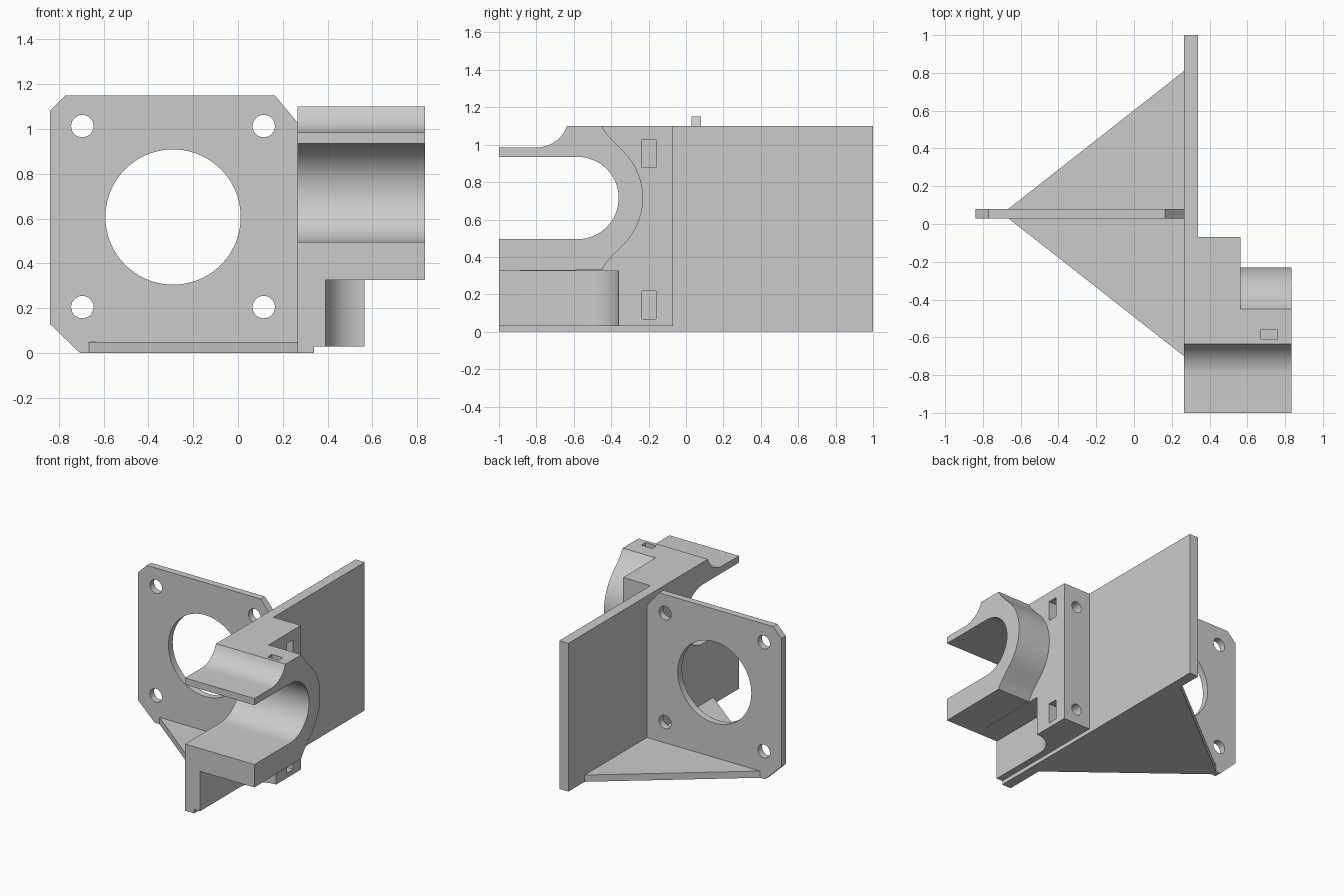
import bpy, bmesh, math
from mathutils import Vector

if "Cube" in bpy.data.objects:
    bpy.data.objects.remove(bpy.data.objects["Cube"])

grey = bpy.data.materials.new("plastic_grey")
grey.diffuse_color = (0.6, 0.6, 0.6, 1)
grey.use_nodes = True
grey.node_tree.nodes["Principled BSDF"].inputs["Base Color"].default_value = grey.diffuse_color


def extrude(name, pts, axis, lo, hi):
    """Extrude a 2D outline along x (pts are y,z), y (x,z) or z (x,y)."""
    place = {'x': lambda a, b, t: (t, a, b),
             'y': lambda a, b, t: (a, t, b),
             'z': lambda a, b, t: (a, b, t)}[axis]
    bm = bmesh.new()
    face = bm.faces.new([bm.verts.new(place(a, b, lo)) for a, b in pts])
    res = bmesh.ops.extrude_face_region(bm, geom=[face])
    verts = [v for v in res['geom'] if isinstance(v, bmesh.types.BMVert)]
    bmesh.ops.translate(bm, verts=verts, vec=Vector(place(0, 0, hi - lo)))
    bmesh.ops.recalc_face_normals(bm, faces=bm.faces)
    mesh = bpy.data.meshes.new(name)
    bm.to_mesh(mesh)
    bm.free()
    mesh.materials.append(grey)
    obj = bpy.data.objects.new(name, mesh)
    bpy.context.collection.objects.link(obj)
    return obj


def arc(cx, cy, r, a0, a1, n):
    steps = [math.radians(a0 + (a1 - a0) * i / n) for i in range(n + 1)]
    return [(cx + r * math.cos(a), cy + r * math.sin(a)) for a in steps]


def rect(a0, a1, b0, b1):
    return [(a0, b0), (a1, b0), (a1, b1), (a0, b1)]


def circle(cx, cy, r, n):
    return arc(cx, cy, r, 0, 360, n)[:-1]


def cut(obj, *cutters):
    bpy.context.view_layer.objects.active = obj
    for cutter in cutters:
        mod = obj.modifiers.new("cut", 'BOOLEAN')
        mod.operation, mod.solver, mod.object = 'DIFFERENCE', 'EXACT', cutter
        bpy.ops.object.modifier_apply(modifier=mod.name)
        bpy.data.objects.remove(cutter)


X0, X1, X2, X3 = 0.265, 0.34, 0.565, 0.835   # steps of the clamp along x
TOP, LOW, MID = 1.1, 0.325, 0.715            # clamp top, underside, bore height

# Open front of the clamp: scooped upper lip, then the U-shaped bore
scoop = arc(-0.8, 1.16, 0.175, -20, -90, 10) + [(-1, 0.985)]
scoop[0] = (-0.636, TOP)
bore = [(-1, 0.935)] + arc(-0.58, MID, 0.22, 90, -90, 32) + [(-1, 0.495)]
mouth = scoop + bore

# Long side wall
extrude("side_wall", mouth + [(-1, 0), (1, 0), (1, TOP)], 'x', X0, X1)

# Clamp: stepped inner body and rounded outer body
inner = extrude("clamp_inner_body", mouth + [(-1, LOW), (-0.07, LOW), (-0.07, TOP)],
                'x', X1, X2)
flare = [(-0.45, TOP), (-0.425, 1.06), (-0.385, 1.015)]
back = ([(y, 2 * MID - z) for y, z in flare] + arc(-0.58, MID, 0.35, -45, 45, 24)
        + flare[::-1])
outer = extrude("clamp_outer_body", mouth + [(-1, LOW)] + back, 'x', X2, X3)

# Lower foot with a hollow fillet
foot = extrude("clamp_foot", [(X1, -1), (0.39, -1)] + arc(X2, -0.535, 0.175, 180, 90, 16)
               + [(X2, -0.07), (X1, -0.07)], 'z', 0.03, LOW)

# Nut pockets, screw holes and the tie slot
for part, z in ((inner, 0.952), (foot, 0.142)):
    cut(part, extrude("nut_cutter", rect(-0.235, -0.16, z - 0.075, z + 0.075), 'x', 0.39, 0.6),
        extrude("screw_cutter", circle(0.455, z, 0.042, 24), 'y', -0.3, 0))
cut(outer, extrude("tie_cutter", rect(0.67, 0.76, -0.61, -0.56), 'z', 0.96, 1.2))

# Motor plate with clipped corners, large bore and four screw holes
plate = extrude("motor_plate", [(-0.705, 0), (X0, 0), (X0, 1.03), (0.165, 1.15),
                                (-0.77, 1.15), (-0.84, 1.08), (-0.84, 0.13)], 'y', 0.03, 0.08)
cut(plate, extrude("bore_cutter", circle(-0.29, 0.607, 0.302, 72), 'y', -0.1, 0.2))
for x in (-0.695, 0.115):
    for z in (0.205, 1.013):
        cut(plate, extrude("hole_cutter", circle(x, z, 0.05, 28), 'y', -0.1, 0.2))

# Triangular floor gussets in front of and behind the plate
extrude("front_gusset", [(X0, -0.7), (X0, 0.03), (-0.665, 0.03)], 'z', 0, 0.05)
extrude("rear_gusset", [(X0, 0.81), (X0, 0.08), (-0.665, 0.08)], 'z', 0, 0.05)

# Smooth the round surfaces, keep the edges sharp
bpy.ops.object.select_all(action='SELECT')
bpy.ops.object.shade_smooth_by_angle(angle=math.radians(25))
